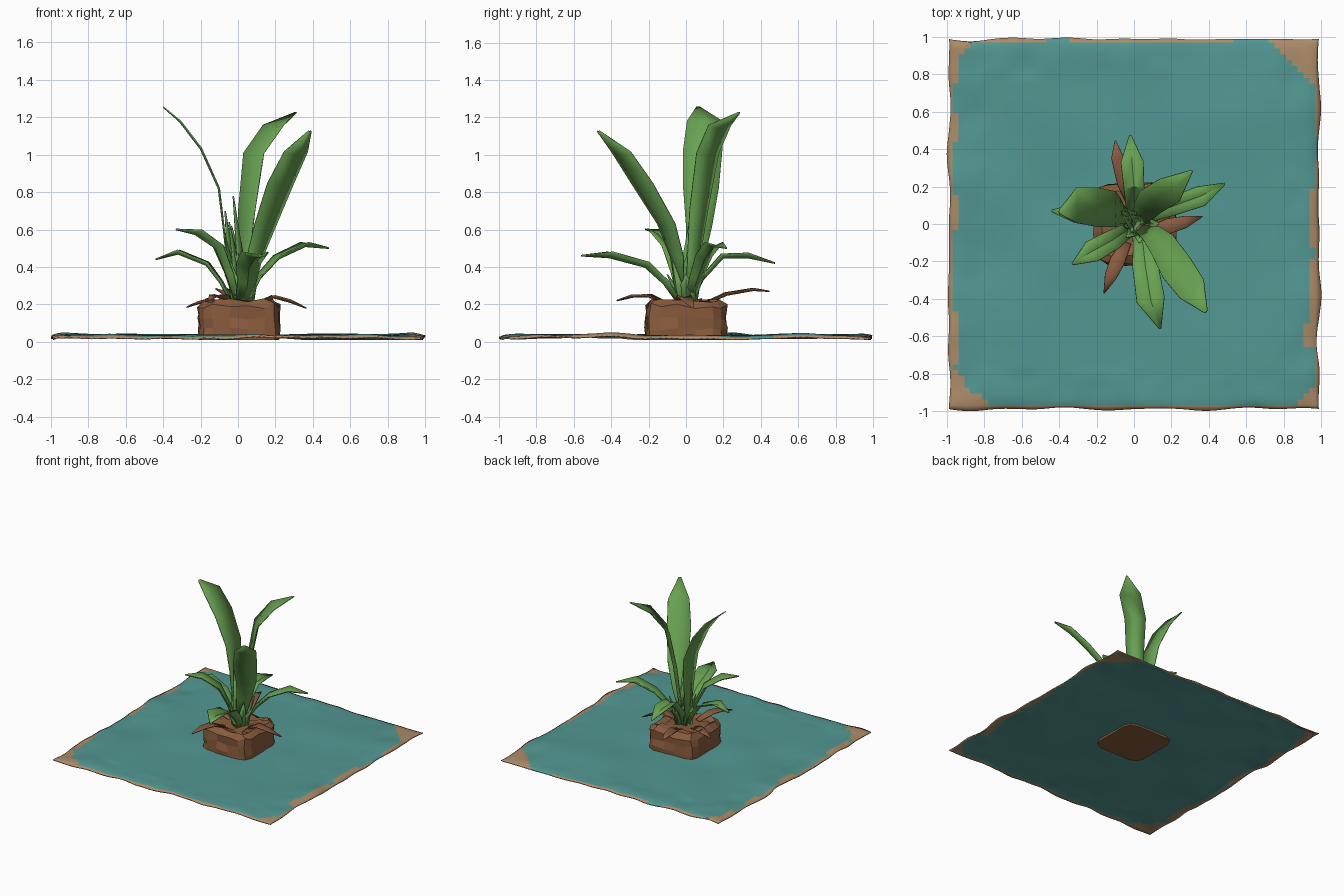
import bpy, bmesh, math, random
from mathutils import Vector, noise

if "Cube" in bpy.data.objects:
    bpy.data.objects.remove(bpy.data.objects["Cube"])

random.seed(4)


def material(name, rgb):
    m = bpy.data.materials.new(name)
    m.diffuse_color = (*rgb, 1)
    m.use_nodes = True
    m.node_tree.nodes["Principled BSDF"].inputs["Base Color"].default_value = m.diffuse_color
    return m


TEAL = material("teal water", (0.085, 0.31, 0.29))
SAND = material("sandy edge", (0.41, 0.26, 0.14))
SOIL = material("brown soil", (0.25, 0.105, 0.045))
DRY = material("dry leaf brown", (0.26, 0.11, 0.055))
GREEN = material("leaf green", (0.14, 0.36, 0.085))


def make(name, bm, mats, smooth=None, thick=0):
    me = bpy.data.meshes.new(name)
    bm.to_mesh(me)
    bm.free()
    ob = bpy.data.objects.new(name, me)
    bpy.context.collection.objects.link(ob)
    for m in mats:
        me.materials.append(m)
    if smooth:
        bpy.ops.object.select_all(action='DESELECT')
        ob.select_set(True)
        bpy.context.view_layer.objects.active = ob
        bpy.ops.object.shade_smooth_by_angle(angle=math.radians(smooth))
    if thick:
        s = ob.modifiers.new("thickness", 'SOLIDIFY')
        s.thickness = thick
        s.offset = 0
    return ob


def leaf(name, path, widths, mat=GREEN, heading=None, fold=0.15):
    """Strip of three points per station, with a gently folded midrib."""
    pts = [Vector(p) for p in path]
    d = pts[-1] - pts[0]
    a = math.atan2(d.y, d.x) if heading is None else math.radians(heading)
    side = Vector((-math.sin(a), math.cos(a), 0))
    bm = bmesh.new()
    rows = []
    for i, (p, w) in enumerate(zip(pts, widths)):
        t = (pts[min(i + 1, len(pts) - 1)] - pts[max(i - 1, 0)]).normalized()
        up = t.cross(side).normalized()
        lift = up * w * fold
        rows.append([bm.verts.new(q) for q in
                     (p + side * w / 2 + lift, p, p - side * w / 2 + lift)])
    for r, s in zip(rows, rows[1:]):
        for k in (0, 1):
            bm.faces.new((r[k], r[k + 1], s[k + 1], s[k]))
    return make(name, bm, [mat], 35, 0.007)


# Rippled sheet with sandy edges
bm = bmesh.new()
bmesh.ops.create_grid(bm, x_segments=64, y_segments=64, size=1)


def sandy(x, y):
    n = 0.04 * noise.noise(Vector((x * 4, y * 4, 7)))
    l, r, b, t = x + 1, 1 - x, y + 1, 1 - y
    return (l + b < 0.27 + n or r + t < 0.30 + n or l + t < 0.16 + n or r + b < 0.17 + n
            or l < 0.045 + n or b < 0.022 + n or t < 0.022 + n
            or r < (0.065 if -0.65 < y < 0.2 else 0.02) + n)


for f in bm.faces:
    c = f.calc_center_median()
    f.material_index = 1 if sandy(c.x, c.y) else 0
for v in bm.verts:
    x, y = v.co.x, v.co.y
    edge = max(abs(x), abs(y))
    z = 0.032 + 0.014 * noise.noise(Vector((x * 2.6, y * 2.6, 1)))
    z += 0.010 * noise.noise(Vector((x * 6, y * 6, 3))) * (edge > 0.8)
    if edge > 0.94:
        z -= 0.012 * (edge - 0.94) / 0.06
    v.co.z = max(0.013, z)
    # ragged outline
    if abs(x) > 0.97:
        v.co.x *= 0.988 + 0.022 * noise.noise(Vector((1, y * 4, 2 + x)))
    if abs(y) > 0.97:
        v.co.y *= 0.988 + 0.022 * noise.noise(Vector((x * 4, 5, 2 + y)))
make("water_sheet", bm, [TEAL, SAND], 40, 0.008)

# Soil block: chamfered, lumpy, with a hollow top
bm = bmesh.new()
bmesh.ops.create_cube(bm, size=1)
for v in bm.verts:
    v.co = Vector((v.co.x * 0.43 + 0.005, v.co.y * 0.43, v.co.z * 0.215 + 0.1175))
up = [e for e in bm.edges if abs(e.verts[0].co.z - e.verts[1].co.z) > 0.1]
bmesh.ops.bevel(bm, geom=up, offset=0.075, segments=2, profile=0.5, affect='EDGES')
top = [f for f in bm.faces if f.normal.z > 0.9]
bmesh.ops.bevel(bm, geom=list(top[0].edges), offset=0.04, segments=1, affect='EDGES')
top = max(bm.faces, key=lambda f: f.calc_center_median().z)
bmesh.ops.inset_region(bm, faces=[top], thickness=0.05, depth=-0.02)
bmesh.ops.subdivide_edges(bm, edges=[e for e in bm.edges if e.calc_length() > 0.1], cuts=2,
                          use_grid_fill=True)
for v in bm.verts:
    k = 0.009 if v.co.z > 0.03 else 0
    v.co += Vector([random.uniform(-k, k) for _ in range(3)])
    if v.co.z > 0.19:
        v.co.z += random.uniform(-0.012, 0.016)
make("soil_block", bm, [SOIL])

# Three tall leaves
leaf("tall_leaf_left",
     [(-.01, .02, .2), (-.06, .05, .45), (-.08, .07, .62), (-.105, .08, .82),
      (-.2, .09, 1.03), (-.31, .10, 1.175), (-.40, .065, 1.255)],
     [.05, .10, .14, .19, .21, .19, .02], heading=180, fold=0.03)
leaf("tall_leaf_back",
     [(.02, .02, .2), (.04, .05, .45), (.06, .08, .7), (.10, .13, 1.0),
      (.20, .19, 1.14), (.31, .285, 1.225)],
     [.05, .09, .13, .16, .16, .01])
leaf("tall_leaf_front",
     [(.03, -.03, .2), (.10, -.06, .45), (.16, -.12, .62), (.24, -.25, .83),
      (.32, -.36, 1.0), (.385, -.47, 1.125)],
     [.05, .11, .15, .18, .16, .02])

# Short arching leaves around the crown
short = [
    ("right", [(.04, .02, .2), (.12, .06, .34), (.22, .10, .445), (.36, .15, .51), (.485, .215, .5)], .11),
    ("back", [(0, .03, .2), (0, .09, .33), (0, .2, .45), (-.01, .33, .45), (-.02, .475, .42)], .12),
    ("front", [(.03, -.04, .2), (.05, -.12, .31), (.06, -.22, .4), (.09, -.41, .45), (.14, -.56, .46)], .15),
    ("left_front", [(-.01, -.02, .2), (-.06, -.05, .36), (-.12, -.09, .5), (-.23, -.15, .575), (-.33, -.215, .6)], .12),
    ("left", [(-.03, .02, .2), (-.1, .04, .32), (-.17, .05, .41), (-.32, .06, .47), (-.44, .07, .44)], .10),
]
for name, path, w in short:
    leaf("short_leaf_" + name, path, [w * .5, w * .7, w * .9, w, .01], fold=0.2)

# Upright young shoots and sheaths at the crown
for i in range(6):
    a = i * 2.4
    c, s = math.cos(a), math.sin(a)
    h = (.78, .70, .64, .62, .58, .55)[i]
    leaf("young_shoot", [(.02 * c, .02 * s, .2), (-.02 + .03 * c, .03 + .03 * s, .42),
                         (-.05 + .025 * c, .05 + .03 * s, h)], [.06, .05, .004])
for i in range(8):
    a = i * math.tau / 8
    c, s = math.cos(a), math.sin(a)
    leaf("crown_sheath", [(.03 + .05 * c, .055 * s, .195), (.03 + .065 * c, .07 * s, .29),
                          (.03 + .10 * c, .10 * s, .36 + .07 * (i % 2))],
         [.06, .065, .006], fold=0.25)

# Dry leaves drooping over the block
dry = [
    ("back", [(-.01, .1, .2), (-.05, .22, .25), (-.09, .36, .275), (-.10, .445, .27)], .08),
    ("front", [(-.04, -.1, .2), (-.09, -.2, .24), (-.125, -.28, .24), (-.16, -.37, .22)], .08),
    ("right", [(.1, -.03, .2), (.19, -.01, .235), (.27, .01, .215), (.365, .04, .18)], .08),
    ("left", [(-.08, .03, .2), (-.15, .05, .22), (-.21, .06, .205), (-.275, .07, .185)], .07),
]
for name, path, w in dry:
    leaf("dry_leaf_" + name, path, [w * .6, w, w * .8, .005], DRY)
